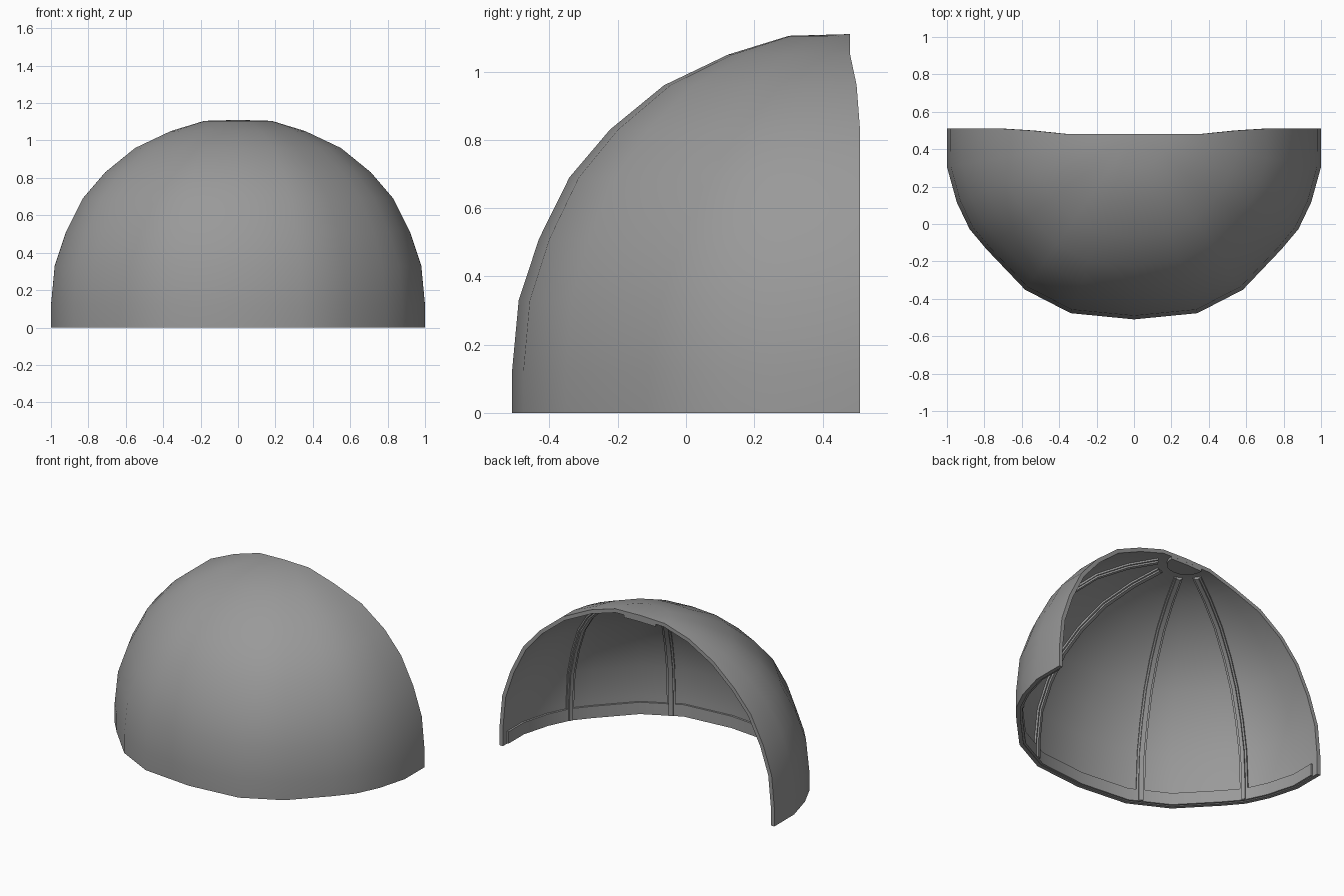
import bpy, bmesh
from math import sin, cos, radians, floor
from mathutils import Vector

if "Cube" in bpy.data.objects:
    bpy.data.objects.remove(bpy.data.objects["Cube"])

grey = bpy.data.materials.new("plain_grey")
grey.use_nodes = True
COLOUR = (0.32, 0.32, 0.32, 1)
grey.diffuse_color = COLOUR
grey.node_tree.nodes["Principled BSDF"].inputs["Base Color"].default_value = COLOUR

# Dome meridian (radius, height) and facet columns (angle from front, radius factor)
CENTRE_Y = 0.48
PROFILE = [(1, 0), (1, .12), (.98, .33), (.92, .51), (.83, .69), (.71, .83),
           (.55, .96), (.36, 1.05), (.18, 1.105), (0, 1.11)]
HALF = [(19.5, 1.015), (35, 1.015), (52, 1.0), (60, 1.015), (69, 1.015),
        (80, 1.015), (90, 1.0)]
COLUMNS = [(-a, f) for a, f in reversed(HALF)] + [(0, .99)] + HALF
ANGLES = [a for a, f in COLUMNS]
TOP = len(PROFILE) - 1


def corner(col, row):
    """Outer dome vertex; the open back edge flares slightly at the sides."""
    a, f = COLUMNS[col]
    r, z = PROFILE[row]
    p = Vector((r * f * sin(radians(a)), CENTRE_Y - r * f * cos(radians(a)), z))
    if abs(a) == 90:
        p.y += .03 * min(1, max(0, (r - .35) / .3))
    return p


def skin(angle, t, inset=0.0):
    """Point on the faceted dome at an angle and profile position, moved inward."""
    col = max(i for i in range(len(ANGLES) - 1) if ANGLES[i] <= angle or i == 0)
    u = (angle - ANGLES[col]) / (ANGLES[col + 1] - ANGLES[col])
    row = min(floor(t), TOP - 1)
    low = corner(col, row).lerp(corner(col + 1, row), u)
    high = corner(col, row + 1).lerp(corner(col + 1, row + 1), u)
    p = low.lerp(high, t - row)
    normal = Vector((p.x, p.y - CENTRE_Y, p.z / 1.23)).normalized()
    return p - normal * inset


def sheet(name, rows, thickness):
    """Grid of points thickened toward the inside."""
    bm = bmesh.new()
    grid = [[bm.verts.new(p) for p in row] for row in rows]
    for lo, hi in zip(grid, grid[1:]):
        for i in range(len(lo) - 1):
            bm.faces.new((lo[i], lo[i + 1], hi[i + 1], hi[i]))
    bmesh.ops.remove_doubles(bm, verts=bm.verts, dist=.0005)
    mesh = bpy.data.meshes.new(name)
    bm.to_mesh(mesh)
    bm.free()
    mesh.materials.append(grey)
    ob = bpy.data.objects.new(name, mesh)
    bpy.context.collection.objects.link(ob)
    bpy.ops.object.select_all(action='DESELECT')
    ob.select_set(True)
    bpy.context.view_layer.objects.active = ob
    mod = ob.modifiers.new("thickness", 'SOLIDIFY')
    mod.thickness = thickness
    mod.offset = -1
    bpy.ops.object.modifier_apply(modifier=mod.name)
    bpy.ops.object.shade_smooth_by_angle(angle=radians(40))
    return ob


# Outer shell
sheet("dome_shell", [[skin(a, t) for a in ANGLES] for t in range(TOP + 1)], .025)

# Inner band along the lower rim
band_angles = [-88] + ANGLES[1:-1] + [88]
sheet("inner_band", [[skin(a, t, .022) for a in band_angles] for t in (.04, .7)], .016)

# Seam tapes on the inside, with a raised narrow core
for side, word in ((-1, "right"), (1, "left")):
    for angle, place in ((24, "front"), (60, "side")):
        for part, half_width, thick in (("tape", .026, .016), ("ridge", .014, .026)):
            rows = []
            for t in [.06] + list(range(1, TOP)):
                r = PROFILE[floor(t)][0]
                spread = half_width / r * 57.3
                rows.append([skin(side * angle + s * spread, t, .02) for s in (-1, 0, 1)])
            sheet(f"{place}_seam_{part}_{word}", rows, thick)

# Small patch under the crown
sheet("crown_patch", [[skin(a, t, .022) for a in ANGLES] for t in (8.35, TOP)], .02)
